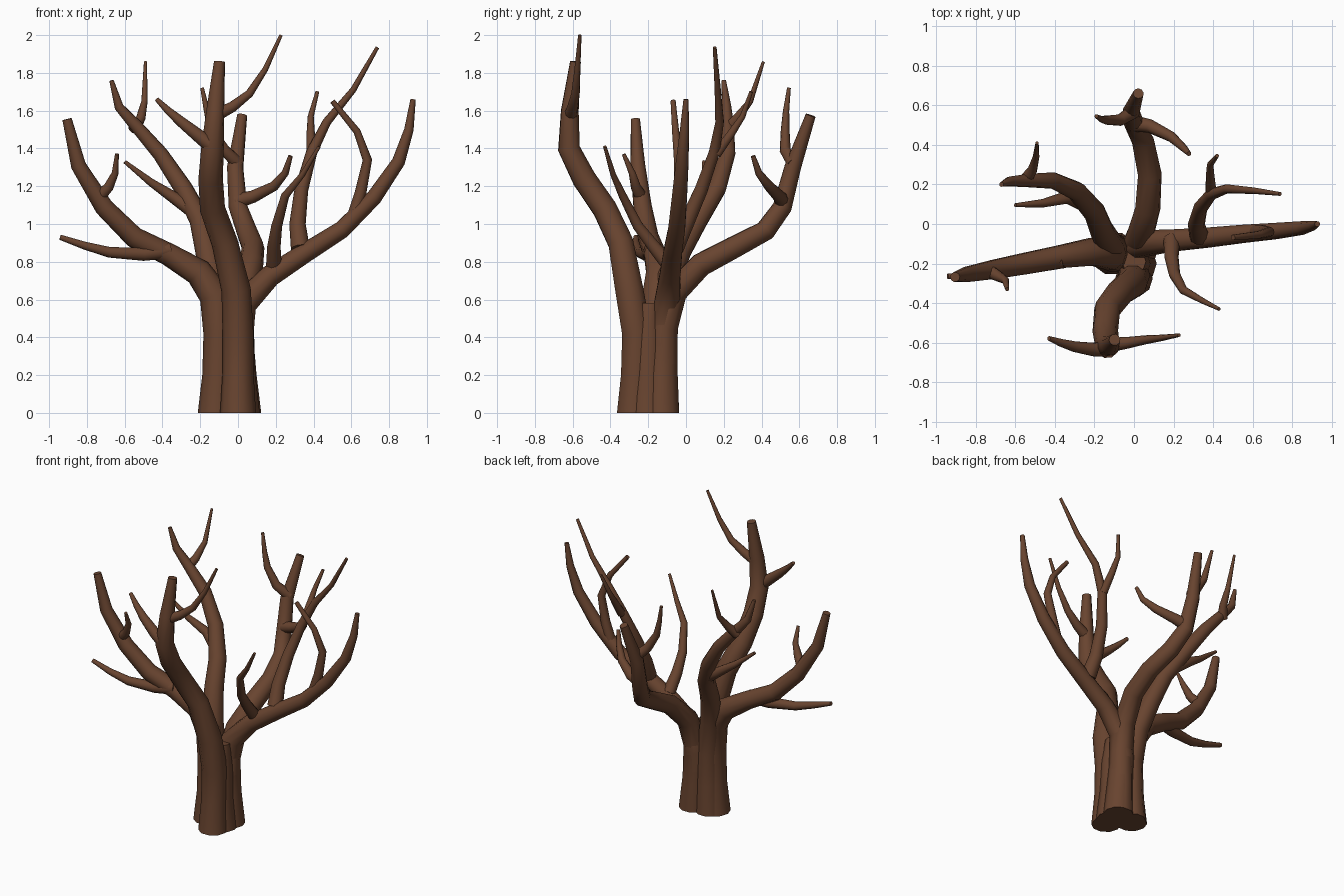
import bpy, bmesh, math
from mathutils import Vector

bark = bpy.data.materials.new("brown_bark")
bark.diffuse_color = (0.14, 0.058, 0.029, 1)
SIDES = 10


def limb(name, pts):
    """Tapered tube through (x, y, z, radius) points, mitred at every joint."""
    P = [Vector(p[:3]) for p in pts]
    n = len(P)
    bm = bmesh.new()
    rings, u = [], None
    for i in range(n):
        a = (P[i] - P[i - 1]).normalized() if i else (P[1] - P[0]).normalized()
        b = (P[i + 1] - P[i]).normalized() if i < n - 1 else a
        t = (a + b).normalized()
        if pts[i][2] == 0:
            t = Vector((0, 0, 1))        # flat cut on the ground
        ref = u if u else (Vector((1, 0, 0)) if abs(t.x) < 0.8 else Vector((0, 1, 0)))
        u = (ref - t * ref.dot(t)).normalized()
        v = t.cross(u)
        rings.append([bm.verts.new(P[i] + (u * math.cos(k) + v * math.sin(k)) * pts[i][3])
                      for k in (2 * math.pi * j / SIDES for j in range(SIDES))])
    for r, s in zip(rings, rings[1:]):
        for j in range(SIDES):
            k = (j + 1) % SIDES
            bm.faces.new((r[j], r[k], s[k], s[j]))
    bm.faces.new(rings[0][::-1])
    bm.faces.new(rings[-1])
    for f in bm.faces:
        f.smooth = len(f.verts) == 4
    me = bpy.data.meshes.new(name)
    bm.to_mesh(me)
    bm.free()
    me.materials.append(bark)
    ob = bpy.data.objects.new(name, me)
    bpy.context.collection.objects.link(ob)


def twig(name, pts, r0=0.035, r1=0.009):
    """Side shoot with a linear taper."""
    n = len(pts) - 1
    limb(name, [(*p, r0 + (r1 - r0) * i / n) for i, p in enumerate(pts)])


# trunk core filling the middle of the fused stems
limb("trunk_core", [(0.01, -0.2, 0, .105), (0.0, -0.2, .2, .092), (0.0, -0.2, .42, .083), (0.0, -0.19, .58, .06)])

# main stems, each running from the ground to its tip
limb("front_stem", [(0, -.275, 0, .095), (0, -.265, .2, .083), (0, -.26, .42, .082), (-.01, -.30, .65, .078),
                    (-.07, -.345, .9, .07), (-.135, -.43, 1.08, .067), (-.145, -.54, 1.24, .065),
                    (-.135, -.62, 1.4, .06), (-.12, -.615, 1.6, .048), (-.098, -.585, 1.86, .029)])
limb("right_stem", [(.03, -.125, 0, .093), (.015, -.125, .2, .083), (.0, -.12, .42, .08), (.03, -.1, .58, .072),
                    (.17, -.085, .725, .058), (.36, -.07, .85, .052), (.55, -.05, .97, .047),
                    (.72, -.035, 1.14, .042), (.85, -.02, 1.33, .035), (.905, -.008, 1.5, .025), (.927, 0, 1.66, .014)])
limb("back_stem", [(.02, -.12, 0, .088), (.01, -.12, .2, .08), (.01, -.115, .45, .075), (.03, -.06, .64, .07),
                   (.07, .08, .785, .064), (.08, .25, .875, .06), (.045, .42, .965, .056),
                   (0, .51, 1.09, .051), (-.015, .565, 1.3, .044), (.022, .66, 1.575, .027)])
limb("left_stem", [(-.115, -.16, 0, .098), (-.105, -.16, .2, .084), (-.1, -.16, .42, .083), (-.12, -.15, .62, .085),
                   (-.21, -.14, .745, .073), (-.37, -.165, .84, .06), (-.55, -.2, .93, .056),
                   (-.71, -.23, 1.09, .05), (-.845, -.255, 1.31, .04), (-.905, -.268, 1.555, .025)])
limb("back_left_stem", [(-.09, -.13, 0, .09), (-.085, -.13, .2, .08), (-.085, -.13, .42, .075), (-.12, -.11, .66, .07),
                        (-.165, -.03, .86, .062), (-.2, .06, 1.02, .057), (-.29, .165, 1.19, .05),
                        (-.41, .22, 1.37, .042), (-.54, .22, 1.52, .034), (-.63, .215, 1.62, .025), (-.67, .2, 1.76, .012)])

# shoots from the front stem
twig("front_shoot_right", [(-.11, -.61, 1.58), (-.03, -.6, 1.62), (.06, -.585, 1.69), (.145, -.575, 1.82), (.228, -.562, 2.0)], .036)
twig("front_shoot_left", [(-.12, -.63, 1.4), (-.2, -.635, 1.46), (-.3, -.62, 1.54), (-.37, -.6, 1.6), (-.43, -.578, 1.66)], .044, .012)

# shoots from the back stem
twig("back_shoot_right", [(-.01, .51, 1.12), (.08, .495, 1.145), (.19, .44, 1.2), (.25, .385, 1.27), (.278, .355, 1.36)], .042, .012)
twig("back_shoot_left", [(0, .57, 1.32), (-.07, .525, 1.39), (-.14, .525, 1.5), (-.165, .53, 1.6), (-.19, .545, 1.72)], .036, .01)

# shoots from the right stem
twig("right_shoot_front", [(.19, -.08, .77), (.19, -.17, .88), (.205, -.255, .99), (.25, -.335, 1.15), (.34, -.385, 1.26), (.43, -.43, 1.41)], .042)
twig("right_shoot_back", [(.33, -.06, .87), (.315, .0, 1.0), (.335, .08, 1.18), (.39, .15, 1.38), (.47, .178, 1.54),
                          (.61, .168, 1.71), (.738, .152, 1.935)], .05, .01)
twig("right_shoot_back_fork", [(.39, .16, 1.37), (.385, .24, 1.48), (.385, .3, 1.57), (.42, .345, 1.7)], .028, .01)
twig("right_shoot_top", [(.61, -.04, 1.03), (.65, -.035, 1.17), (.685, -.04, 1.34), (.63, -.055, 1.49), (.5, -.068, 1.65)], .036, .014)

# shoots from the left stem
twig("left_shoot_low", [(-.36, -.18, .86), (-.5, -.21, .84), (-.68, -.245, .85), (-.81, -.26, .885), (-.942, -.265, .93)], .044, .014)
twig("left_shoot_top", [(-.74, -.235, 1.14), (-.685, -.265, 1.195), (-.65, -.285, 1.27), (-.641, -.33, 1.37)], .036, .01)

# shoots from the back left stem
twig("back_left_shoot_low", [(-.22, .09, 1.06), (-.34, .135, 1.14), (-.46, .105, 1.22), (-.6, .095, 1.33)], .044, .01)
twig("back_left_shoot_top", [(-.55, .22, 1.5), (-.515, .27, 1.56), (-.495, .34, 1.65), (-.49, .41, 1.86)], .034, .008)
